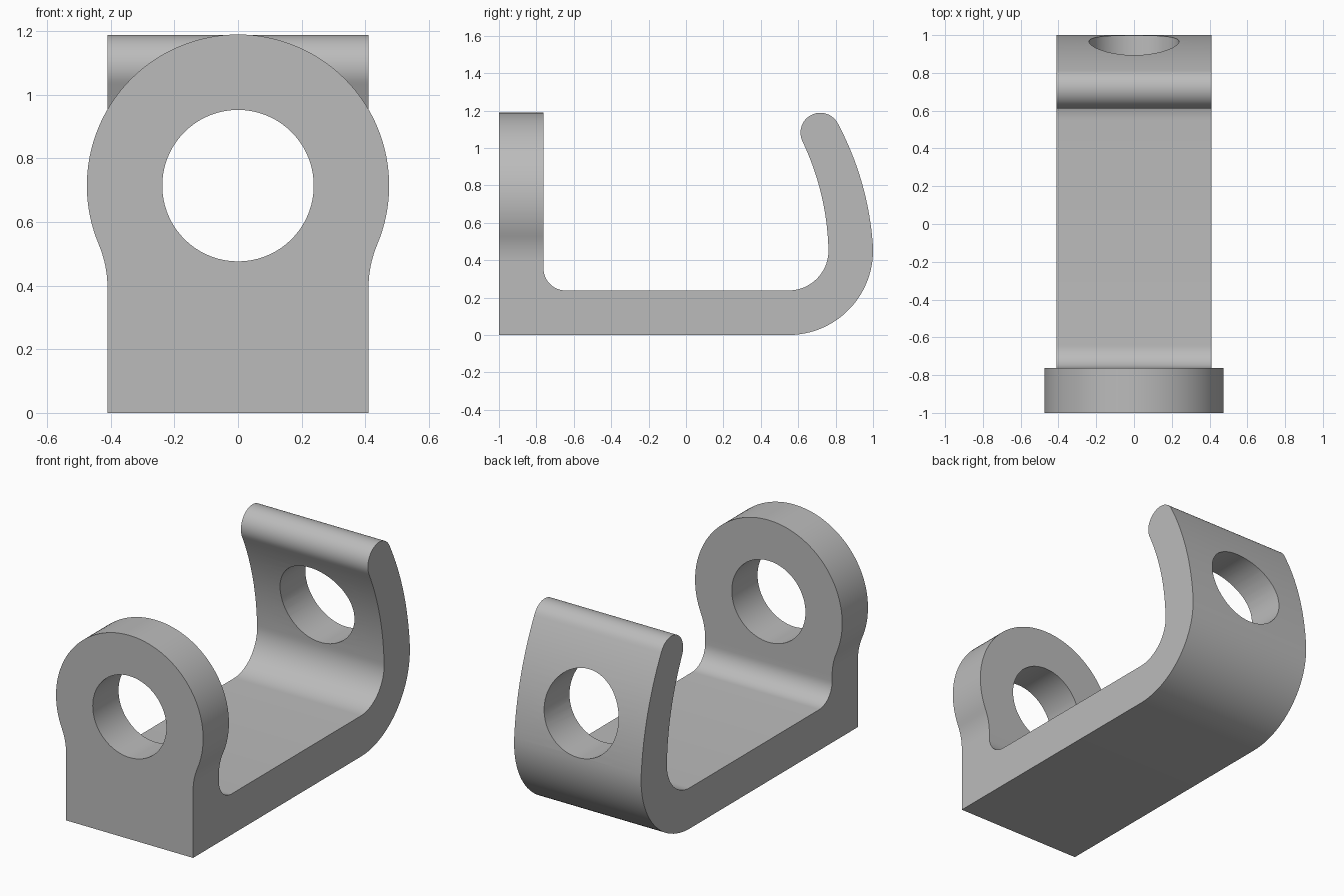
import bpy, bmesh, math
from mathutils import Vector

if "Cube" in bpy.data.objects:
    bpy.data.objects.remove(bpy.data.objects["Cube"])

HALF_WIDTH = 0.41
WALL = 0.238
EYE_Z = 0.714
EYE_R = 0.475
HOLE_R = 0.238


def arc(cx, cz, r, start, end, n):
    """Points on an arc, angles in degrees."""
    angles = [math.radians(start + (end - start) * i / n) for i in range(n + 1)]
    return [(cx + r * math.cos(a), cz + r * math.sin(a)) for a in angles]


def bow(p, q, sag, n):
    """Inner points of a shallow curve from p to q, bulging towards +y."""
    p, q = Vector(p), Vector(q)
    d = (q - p).normalized()
    side = Vector((abs(d.y), -d.x if d.y > 0 else d.x))
    return [tuple(p.lerp(q, i / n) + side * sag * 4 * i / n * (1 - i / n))
            for i in range(1, n)]


def prism(name, points, place, depth):
    """Extrude a closed outline; place maps 2D points into space."""
    bm = bmesh.new()
    face = bm.faces.new([bm.verts.new(place(*p)) for p in points])
    moved = bmesh.ops.extrude_face_region(bm, geom=[face])["geom"]
    bmesh.ops.translate(bm, vec=depth,
                        verts=[v for v in moved if isinstance(v, bmesh.types.BMVert)])
    bmesh.ops.recalc_face_normals(bm, faces=bm.faces)
    mesh = bpy.data.meshes.new(name)
    bm.to_mesh(mesh)
    bm.free()
    obj = bpy.data.objects.new(name, mesh)
    bpy.context.collection.objects.link(obj)
    return obj


def combine(target, other, operation):
    mod = target.modifiers.new(operation.title(), "BOOLEAN")
    mod.operation, mod.object, mod.solver = operation, other, "EXACT"
    bpy.context.view_layer.objects.active = target
    bpy.ops.object.modifier_apply(modifier=mod.name)
    bpy.data.objects.remove(other)


# Base and curved hook, as a side profile
bend = (0.548, 0.452)
outer = arc(*bend, 0.452, -90, 4, 24)
tip = arc(0.718, 1.082, 0.106, 25, 207, 24)
inner = arc(*bend, 0.452 - WALL, 4, -90, 20)
fillet = arc(-0.643, 0.357, 0.119, 270, 180, 12)
profile = ([(-0.9, 0)] + outer + bow(outer[-1], tip[0], 0.035, 16) + tip
           + bow(tip[-1], inner[0], 0.03, 16) + inner + fillet + [(-0.9, 0.357)])
bracket = prism("hook_bracket", profile, lambda y, z: (-HALF_WIDTH, y, z),
                (2 * HALF_WIDTH, 0, 0))

# Front plate with a round eye blended into its straight sides
blend_r = 0.356
blend_x = HALF_WIDTH + blend_r
drop = math.sqrt((EYE_R + blend_r) ** 2 - blend_x ** 2)
tangent = math.degrees(math.atan2(drop, blend_x))
half = ([(HALF_WIDTH, 0)]
        + arc(blend_x, EYE_Z - drop, blend_r, 180, 180 - tangent, 10)
        + arc(0, EYE_Z, EYE_R, -tangent, 90, 40)[1:])
outline = half + [(-x, z) for x, z in reversed(half[:-1])]
plate = prism("front_plate", outline, lambda x, z: (x, -1, z), (0, WALL, 0))
combine(bracket, plate, "UNION")

# Pin hole through the plate and the hook
circle = arc(0, EYE_Z, HOLE_R, 0, 360, 72)[:-1]
cutter = prism("hole_cutter", circle, lambda x, z: (x, -1.2, z), (0, 2.4, 0))
cutter.hide_render = True
combine(bracket, cutter, "DIFFERENCE")

# Grey metal
metal = bpy.data.materials.new("grey_metal")
metal.use_nodes = True
color = (0.5, 0.5, 0.5, 1)
metal.diffuse_color = color
metal.node_tree.nodes["Principled BSDF"].inputs["Base Color"].default_value = color
bracket.data.materials.clear()
bracket.data.materials.append(metal)
for poly in bracket.data.polygons:
    poly.material_index = 0

bpy.ops.object.select_all(action="DESELECT")
bracket.select_set(True)
bpy.context.view_layer.objects.active = bracket
bpy.ops.object.shade_smooth_by_angle(angle=math.radians(30))
